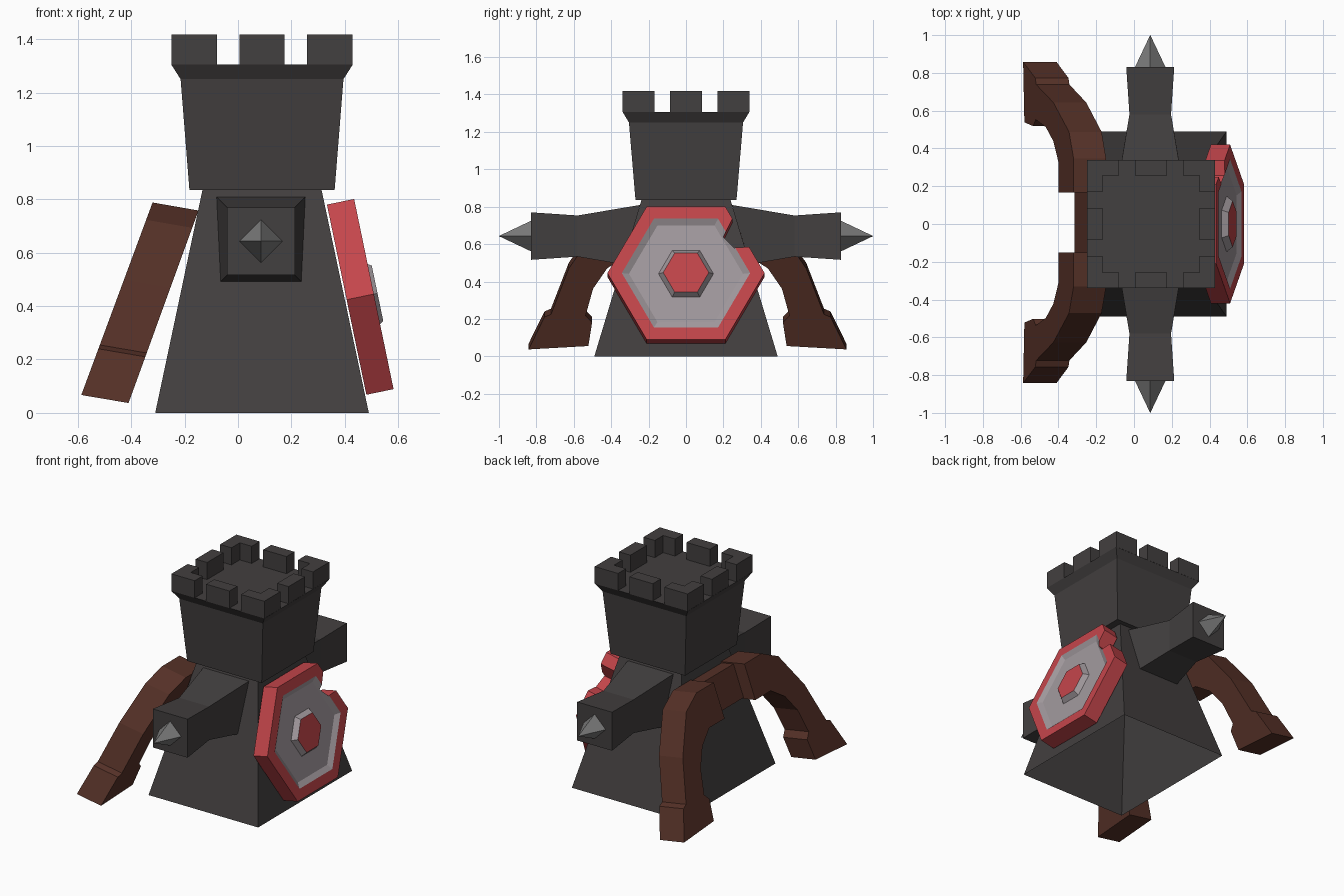
import bpy, bmesh, math
from mathutils import Vector

if "Cube" in bpy.data.objects:
    bpy.data.objects.remove(bpy.data.objects["Cube"])

CX = 0.09  # tower axis


def material(name, r, g, b):
    m = bpy.data.materials.new(name)
    m.diffuse_color = (r, g, b, 1)
    m.use_nodes = True
    m.node_tree.nodes["Principled BSDF"].inputs["Base Color"].default_value = m.diffuse_color
    return m


STONE = material("dark_stone", 0.055, 0.05, 0.05)
STEEL = material("steel", 0.2, 0.2, 0.2)
PALE = material("pale_metal", 0.36, 0.32, 0.34)
RED = material("red_paint", 0.55, 0.06, 0.07)
WOOD = material("brown_wood", 0.09, 0.03, 0.02)


def loft(name, rings, mats, bands=None, caps=(True, True)):
    """Skin through rings of points; bands gives a material slot per step."""
    bm = bmesh.new()
    loops = [[bm.verts.new(p) for p in ring] for ring in rings]
    bands = bands or [0] * (len(rings) - 1)
    n = len(loops[0])
    for a, b, slot in zip(loops, loops[1:], bands):
        for i in range(n):
            j = (i + 1) % n
            bm.faces.new((a[i], a[j], b[j], b[i])).material_index = slot
    if caps[0]:
        bm.faces.new(loops[0][::-1])
    if caps[1]:
        bm.faces.new(loops[-1])
    bmesh.ops.recalc_face_normals(bm, faces=bm.faces)
    mesh = bpy.data.meshes.new(name)
    bm.to_mesh(mesh)
    bm.free()
    for m in mats:
        mesh.materials.append(m)
    ob = bpy.data.objects.new(name, mesh)
    bpy.context.collection.objects.link(ob)
    return ob


def rect(hx, hy, z):
    return [(CX + sx * hx, sy * hy, z) for sx, sy in ((-1, -1), (1, -1), (1, 1), (-1, 1))]


# Hollow tapered base and flared tower head
loft("tower_base", [rect(0.40, 0.49, 0), rect(0.222, 0.237, 0.84)], [STONE], caps=(False, False))
loft("tower_head", [rect(0.272, 0.27, 0.835), rect(0.305, 0.305, 1.25),
                    rect(0.34, 0.338, 1.305)], [STONE])

# Battlements: L-shaped corners and a block in the middle of each side
H, W, T = 0.339, 0.17, 0.083
Z0, Z1 = 1.305, 1.418


def battlement(name, outline):
    loft(name, [[(CX + x, y, z) for x, y in outline] for z in (Z0, Z1)], [STONE],
         caps=(False, True))


corner = [(H, H), (H - W, H), (H - W, H - T), (H - T, H - T), (H - T, H - W), (H, H - W)]
middle = [(H, -W / 2), (H, W / 2), (H - T, W / 2), (H - T, -W / 2)]
for k in range(4):
    c, s = round(math.cos(k * math.pi / 2)), round(math.sin(k * math.pi / 2))
    for label, shape in (("corner", corner), ("middle", middle)):
        battlement(f"{label}_battlement_{k + 1}",
                   [(c * x - s * y, s * x + c * y) for x, y in shape])

# Side arms with spikes, front and back; the arm root lies on the sloping wall
ARM_Z = 0.643
SQUARE = ((-1, -1), (1, -1), (1, 1), (-1, 1))
DIAMOND = ((-1, 0), (0, -1), (1, 0), (0, 1))
for side, sy in (("front", -1), ("back", 1)):
    def section(shape, h, y):
        return [(CX - 0.004 + a * h, sy * y, ARM_Z + b * h) for a, b in shape]

    root = []
    for a, b in SQUARE:
        h = 0.166 if b > 0 else 0.151
        root.append((CX - 0.004 + a * h, sy * (0.49 - 0.301 * (ARM_Z + b * h)), ARM_Z + b * h))
    loft(f"{side}_arm", [root, section(SQUARE, 0.11, 0.58), section(SQUARE, 0.127, 0.83)],
         [STONE], caps=(False, True))
    loft(f"{side}_spike", [section(DIAMOND, 0.081, 0.83), section(DIAMOND, 0.0005, 1.0)],
         [STEEL], caps=(False, True))

# Hexagonal shield leaning on the right side
CENTRE = Vector((0.407, 0, 0.424))
U, V, N = Vector((0, 1, 0)), Vector((-0.203, 0, 0.979)), Vector((0.979, 0, 0.203))


def on_shield(u, v, h):
    return CENTRE + U * u + V * v + N * h


def hexagon(r, h):
    return [on_shield(r * math.cos(i * math.pi / 3), r * math.sin(i * math.pi / 3), h)
            for i in range(6)]


shield = loft("shield",
              [hexagon(0.42, 0), hexagon(0.42, 0.104), hexagon(0.343, 0.104),
               hexagon(0.305, 0.085), hexagon(0.147, 0.085), hexagon(0.122, 0.118)],
              [RED, PALE], [0, 0, 1, 1, 1])

# Battle notch in the shield rim
notch = [(0.2, 0.2), (0.258, 0.138), (0.45, 0.15), (0.28, 0.36)]
cutter = loft("notch_cutter", [[on_shield(u, v, h) for u, v in notch] for h in (-0.1, 0.2)], [RED])
cutter.hide_render = True
cut = shield.modifiers.new("notch", "BOOLEAN")
cut.operation, cut.solver, cut.object = "DIFFERENCE", "EXACT", cutter
bpy.context.view_layer.objects.active = shield
bpy.ops.object.modifier_apply(modifier="notch")
bpy.data.objects.remove(cutter)


# Bow leaning on the left side: s runs down the slope, t across the thickness
def on_bow(y, s, t):
    left = Vector((-0.32, 0, 0.788)) + s * Vector((-0.267, 0, -0.721))
    right = Vector((-0.148, 0, 0.758)) + s * Vector((-0.262, 0, -0.721))
    p = left.lerp(right, t)
    p.y = 0.008 + y
    return p


limb = [(0.16, 0), (0.34, 0), (0.48, 0.09), (0.635, 0.4), (0.73, 0.74), (0.765, 0.76),
        (0.85, 1.0), (0.53, 0.975), (0.51, 0.8), (0.545, 0.75), (0.505, 0.55),
        (0.43, 0.4), (0.32, 0.3), (0.16, 0.3)]
for side, sy in (("front", -1), ("back", 1)):
    loft(f"{side}_bow_limb", [[on_bow(sy * y, s, t) for y, s in limb] for t in (0, 1)], [WOOD])
grip = [(-0.17, 0.01), (0.17, 0.01), (0.17, 0.29), (-0.17, 0.29)]
loft("bow_grip", [[on_bow(y, s, t) for y, s in grip] for t in (0.48, 0.98)], [WOOD])
